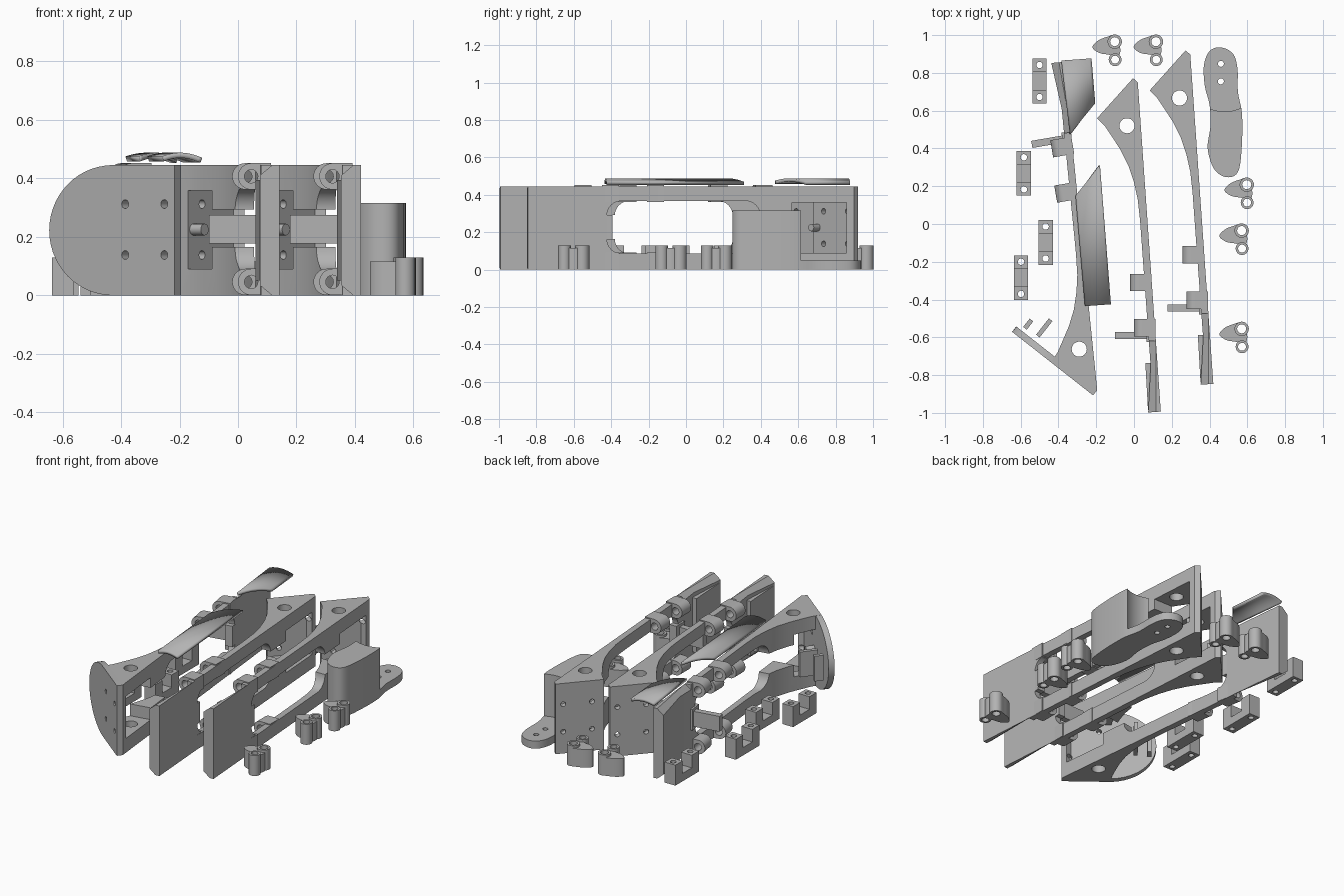
import bpy, bmesh
from math import pi, sin, cos, radians
from mathutils import Matrix, Vector

cube = bpy.data.objects.get("Cube")
if cube:
    bpy.data.objects.remove(cube, do_unlink=True)

grey = bpy.data.materials.new("plain_grey")
grey.use_nodes = True
grey.diffuse_color = (0.45, 0.45, 0.45, 1)
grey.node_tree.nodes["Principled BSDF"].inputs["Base Color"].default_value = grey.diffuse_color

I = Matrix.Identity(4)


def frame(origin, u, v):
    """Matrix sending local x to u, local y to v and local z to their normal."""
    u, v = Vector(u).normalized(), Vector(v).normalized()
    m = Matrix((u, v, u.cross(v))).transposed().to_4x4()
    m.translation = Vector(origin)
    return m


def finish(name, bm):
    bm.normal_update()
    bmesh.ops.recalc_face_normals(bm, faces=bm.faces)
    mesh = bpy.data.meshes.new(name)
    bm.to_mesh(mesh)
    bm.free()
    ob = bpy.data.objects.new(name, mesh)
    mesh.materials.append(grey)
    bpy.context.collection.objects.link(ob)
    return ob


def prism(name, pts, low, high, m=I):
    """Solid with the outline pts, winding fixed so every face points out."""
    area = sum(a[0] * b[1] - b[0] * a[1] for a, b in zip(pts, pts[1:] + pts[:1]))
    if area < 0:
        pts = pts[::-1]
    bm = bmesh.new()
    base = [bm.verts.new((x, y, low)) for x, y in pts]
    top = [bm.verts.new((x, y, high)) for x, y in pts]
    bm.faces.new(base[::-1])
    bm.faces.new(top)
    for i in range(len(pts)):
        bm.faces.new((base[i - 1], base[i], top[i], top[i - 1]))
    bm.transform(m)
    return finish(name, bm)


def box(name, x0, x1, y0, y1, z0, z1):
    return prism(name, [(x0, y0), (x1, y0), (x1, y1), (x0, y1)], z0, z1)


def arc(x, y, rx, ry, start=0, end=360, n=24):
    return [(x + rx * cos(radians(start + (end - start) * i / n)),
             y + ry * sin(radians(start + (end - start) * i / n))) for i in range(n + 1)]


def circle(x, y, r, n=24):
    return arc(x, y, r, r, 0, 360, n)[:-1]


def loop_spline(pts, n=5):
    out = []
    for i in range(len(pts)):
        a, b, c, d = (Vector(pts[(i + k) % len(pts)]) for k in (-1, 0, 1, 2))
        for j in range(n):
            t = j / n
            out.append(tuple(0.5 * (2 * b + (c - a) * t + (2 * a - 5 * b + 4 * c - d) * t * t
                                    + (3 * b - a - 3 * c + d) * t ** 3)))
    return out


def boolean(ob, tools, kind="DIFFERENCE"):
    for tool in tools:
        mod = ob.modifiers.new("cut", "BOOLEAN")
        mod.operation, mod.solver, mod.object = kind, "EXACT", tool
    bpy.context.view_layer.update()
    dg = bpy.context.evaluated_depsgraph_get()
    mesh = bpy.data.meshes.new_from_object(ob.evaluated_get(dg))
    ob.modifiers.clear()
    ob.data = mesh
    for tool in tools:
        bpy.data.objects.remove(tool, do_unlink=True)
    return ob


def place(ob, m):
    ob.data.transform(m)
    if m.determinant() < 0:
        ob.data.flip_normals()


H = 0.445
WALL_U = Vector((-0.67, -0.742, 0))           # along the slanted wall
TIP = Vector((-0.005, 0.772, 0))
XZ = frame((0, 0, 0), (1, 0, 0), (0, 0, 1))   # profile in x,z; depth runs along -y
YZ = frame((0, 0, 0), (0, 1, 0), (0, 0, 1))   # profile in y,z; depth runs along x
WALL = frame(TIP, WALL_U, (0, 0, 1))          # profile in the wall; depth points outward


def wall_holes():
    return [prism("hole", circle(u, z, 0.015, 16), -0.06, 0.06, WALL)
            for u in (0.045, 0.215) for z in (0.138, 0.312)]


def bracket(side, m):
    parts = []
    # side plate that flares into a triangular head
    outline = [(-0.005, 0.772), (0.02, 0.75), (0.142, -0.993), (0.075, -0.998), (0.088, -0.75),
               (0.032, 0.02), (0.02, 0.13), (0.0, 0.22), (-0.03, 0.31), (-0.07, 0.39),
               (-0.115, 0.46), (-0.155, 0.52), (-0.195, 0.56)]
    plate = prism(side + "_bracket_plate", outline, 0, H)
    y0, y1, z0, z1, r = -0.57, 0.25, 0.085, 0.368, 0.08
    window = (arc(y1 - r, z1 - r, r, r, 0, 90, 8) + arc(y0 + r, z1 - r, r, r, 90, 180, 8)
              + arc(y0 + r, z0 + r, r, r, 180, 270, 8) + arc(y1 - r, z0 + r, r, r, 270, 360, 8))
    pocket = [(0.3, 0.42), (0.3, 0.71), (-0.015, 0.71), (-0.169, 0.537), (-0.273, 0.42)]
    tail_chamfers = [prism("chamfer", [(0.03, H / 2 + s * 0.15), (0.125, H / 2 + s * 0.23),
                                       (0.03, H / 2 + s * 0.23)], 0.62, 1.1, XZ) for s in (-1, 1)]
    boolean(plate, [prism("window", window, -0.5, 0.5, YZ),
                    box("slot", -0.2, 0.3, 0.2, 0.45, 0.165, 0.293),
                    prism("pocket", pocket, 0.09, 0.358),
                    prism("bore", circle(-0.037, 0.52, 0.04), -0.1, 0.6)] + wall_holes() + tail_chamfers)
    parts.append(plate)

    # pin sleeves on the top and bottom rails
    for row, z in (("upper", 0.407), ("lower", 0.046)):
        for end, y, x in (("front", -0.55, 0.045), ("rear", -0.31, 0.025)):
            tab = [(x + 0.068, z - 0.045), (x + 0.068, z + 0.045)] + arc(x, z, 0.045, 0.045, 90, 270, 16)
            sleeve = prism(f"{side}_{row}_{end}_sleeve", tab, -y - 0.046, -y + 0.046, XZ)
            parts.append(boolean(sleeve, [prism("pin", circle(x, z, 0.023, 16), -y - 0.1, -y + 0.1, XZ)]))

    # latch arm, its root and the stud inside the head
    parts.append(box(side + "_latch_arm", -0.1, 0.1, -0.61, -0.572, 0.178, 0.275))
    parts.append(box(side + "_latch_root", 0.065, 0.112, -0.625, -0.54, 0.16, 0.292))
    stud = frame((-0.14, 0.545, 0.225), WALL_U, (0, 0, 1))
    parts.append(prism(side + "_head_stud", circle(0, 0, 0.02, 16), -0.035, 0.035, stud))
    # tail tab on the two upright brackets
    if m.determinant() > 0:
        tab = [(0.06, -0.735), (0.1, -0.735), (0.11, -0.985), (0.074, -0.985)]
        parts.append(prism(side + "_tail_tab", tab, 0.05, 0.395))
    for p in parts:
        place(p, m)


# three matching brackets, the third mirrored end to end
bracket("middle", I)
bracket("left", Matrix.Translation((0.278, 0.147, 0)))
flipped = Matrix.Translation((-0.342, -0.144, 0)) @ Matrix.Rotation(radians(9.8), 4, "Z") @ Matrix.Diagonal((1, -1, 1, 1))
bracket("right", flipped)

# rounded end plate on the mirrored bracket
end_plate = prism("round_end_plate", [(0, H), (0, 0)] + arc(0.27, H / 2, 0.275, H / 2, -90, 90, 28),
                  -0.034, 0.002, WALL)
if WALL.col[2].x > 0:
    place(end_plate, Matrix.Translation(WALL.col[2].xyz * 0.032))
boolean(end_plate, wall_holes())
place(end_plate, flipped)
for name, x, y, size in (("end_plate_fin", -0.475, -0.55, 0.055), ("end_plate_lug", -0.56, -0.53, 0.028)):
    fin = box(name, -0.012, 0.012, -size, size, 0.14, 0.3)
    place(fin, Matrix.Translation((x, y, 0)) @ Matrix.Rotation(radians(-38), 4, "Z"))


# gently arched cover shells over the top edge
def cover(name, left0, left1, right0, right1):
    n = 14
    bm = bmesh.new()
    rows = []
    for a, b in ((left0, right0), (left1, right1)):
        row = []
        for i in range(n + 1):
            x, y = Vector(a).lerp(Vector(b), i / n)
            row.append(bm.verts.new((x, y, 0.457 + 0.031 * sin(pi * (0.2 + 0.66 * i / n)))))
        rows.append(row)
    for i in range(n):
        bm.faces.new((rows[0][i], rows[0][i + 1], rows[1][i + 1], rows[1][i]))
    ob = finish(name, bm)
    if ob.data.polygons[0].normal.z < 0:
        ob.data.flip_normals()
    mod = ob.modifiers.new("thickness", "SOLIDIFY")
    mod.thickness, mod.offset = 0.018, -1


cover("front_cover", (-0.26, -0.435), (-0.31, 0.15), (-0.122, -0.425), (-0.18, 0.31))
cover("rear_cover", (-0.34, 0.475), (-0.385, 0.865), (-0.205, 0.64), (-0.225, 0.877))

# paddle with a tall curved block on its front half
shape = loop_spline([(0.46, 0.935), (0.525, 0.9), (0.548, 0.82), (0.55, 0.7), (0.572, 0.58),
                     (0.57, 0.4), (0.55, 0.275), (0.49, 0.248), (0.425, 0.29), (0.39, 0.4),
                     (0.405, 0.52), (0.4, 0.63), (0.375, 0.73), (0.37, 0.84), (0.4, 0.915)])
paddle = prism("paddle", shape, 0, 0.315)
boolean(paddle, [prism("scoop", circle(0.48, 0.79, 0.195, 64), 0.048, 0.5)]
        + [prism("screw", circle(0.46, y, 0.016, 16), -0.1, 0.2) for y in (0.848, 0.755)])

# U-shaped clips with a screw hole in each post
for i, (x, y) in enumerate([(-0.5, 0.757), (-0.583, 0.268), (-0.468, -0.098), (-0.598, -0.285)]):
    h, p = 0.118, 0.047
    profile = [(-h, 0), (h, 0), (h, 0.13), (p, 0.13), (p, 0.05), (-p, 0.05), (-p, 0.13), (-h, 0.13)]
    clip = prism(f"clip_{i + 1}", profile, -0.038, 0.038, YZ)
    boolean(clip, [prism("screw", circle(0, s * 0.085, 0.017, 16), -0.1, 0.2) for s in (-1, 1)])
    place(clip, Matrix.Translation((x, y, 0)))

# twin-barrel cams with a leaf-shaped lobe
for i, (x, y) in enumerate([(-0.102, 0.965), (0.116, 0.965), (0.597, 0.208), (0.57, -0.035), (0.57, -0.555)]):
    leaf = loop_spline([(-0.118, -0.03), (-0.09, 0.005), (-0.04, 0.026), (0, 0.03), (0.03, -0.04),
                        (0.01, -0.09), (-0.025, -0.07), (-0.08, -0.06)])
    cam = prism(f"cam_{i + 1}", leaf, 0, 0.115)
    boolean(cam, [prism("barrel", circle(0, 0, 0.038), 0, 0.13),
                  prism("barrel", circle(0.002, -0.095, 0.034), 0, 0.13)], "UNION")
    boolean(cam, [prism("bore", circle(0, 0, 0.024, 20), -0.1, 0.3),
                  prism("bore", circle(0.002, -0.095, 0.021, 20), -0.1, 0.3)])
    place(cam, Matrix.Translation((x, y, 0)))

# smooth the curved faces, keep hard edges
bpy.ops.object.select_all(action="DESELECT")
for ob in bpy.context.scene.objects:
    if ob.type == "MESH" and grey.name in ob.data.materials:
        ob.select_set(True)
        bpy.context.view_layer.objects.active = ob
bpy.ops.object.shade_smooth_by_angle(angle=radians(30))
